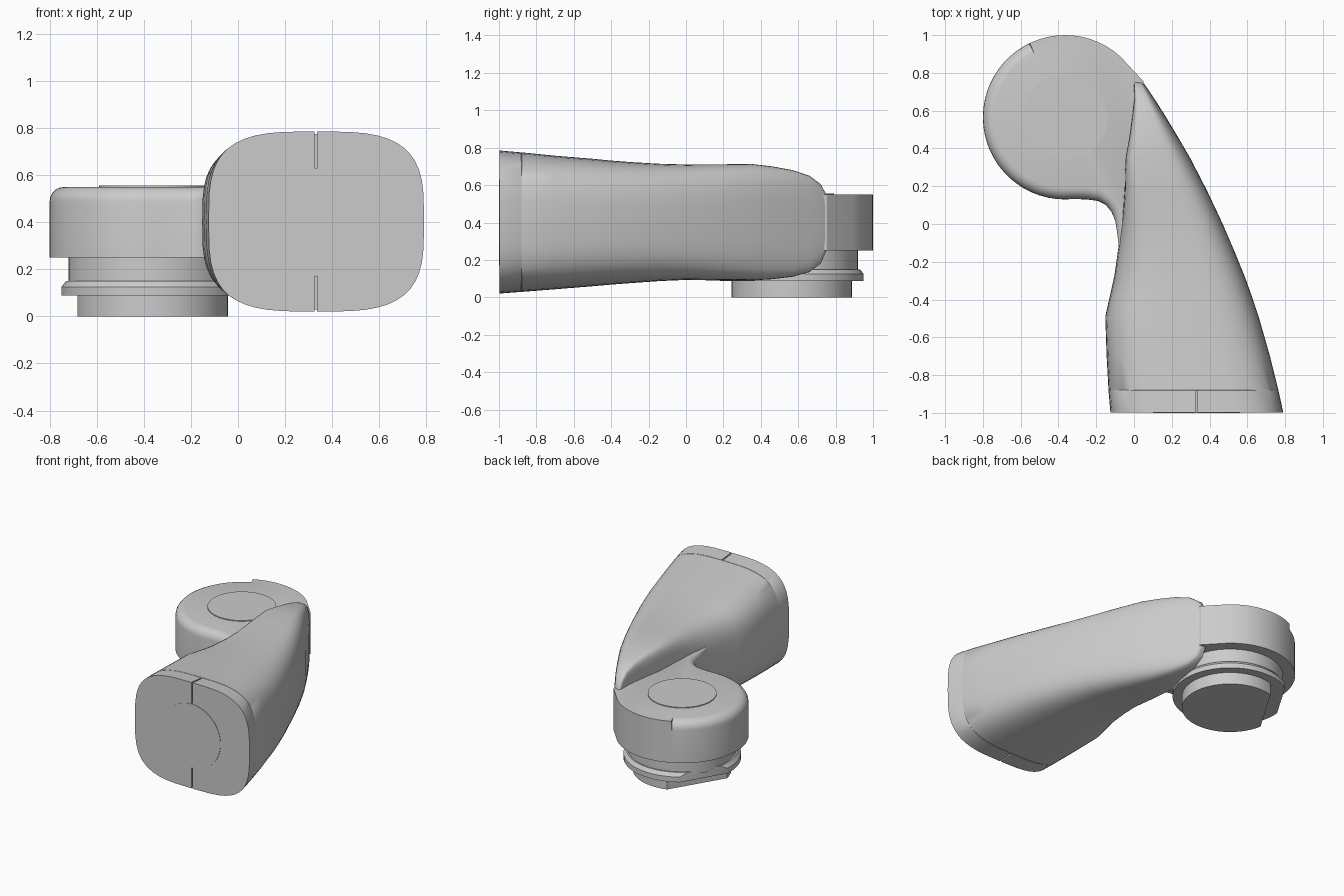
import bpy, bmesh
from math import sin, cos, pi, radians, copysign, acos
from mathutils import Vector

if "Cube" in bpy.data.objects:
    bpy.data.objects.remove(bpy.data.objects["Cube"])


def shade(ob, angle=30):
    bpy.ops.object.select_all(action='DESELECT')
    ob.select_set(True)
    bpy.context.view_layer.objects.active = ob
    bpy.ops.object.shade_smooth_by_angle(angle=radians(angle))


def loft(name, rings):
    """Skin closed rings of equal point count and cap both ends."""
    bm = bmesh.new()
    loops = [[bm.verts.new(p) for p in ring] for ring in rings]
    n = len(loops[0])
    for a, b in zip(loops, loops[1:]):
        for i in range(n):
            j = (i + 1) % n
            bm.faces.new((a[i], a[j], b[j], b[i]))
    bm.faces.new(loops[0][::-1])
    bm.faces.new(loops[-1])
    bmesh.ops.recalc_face_normals(bm, faces=bm.faces)
    me = bpy.data.meshes.new(name)
    bm.to_mesh(me)
    bm.free()
    ob = bpy.data.objects.new(name, me)
    bpy.context.collection.objects.link(ob)
    shade(ob)
    return ob


def section(y, xl, xr, zb, zt, nl=3.4, n=3.4, count=48):
    """Rounded-rectangle cross-section; nl squares off the left side."""
    pts = []
    for i in range(count):
        c, s = cos(2 * pi * i / count), sin(2 * pi * i / count)
        e = 2 / (n if c > 0 else nl)
        u = copysign(abs(c) ** e, c)
        v = copysign(abs(s) ** e, s)
        pts.append(((xl + xr) / 2 + u * (xr - xl) / 2, y,
                    (zb + zt) / 2 + v * (zt - zb) / 2))
    return pts


# Arm: y, left, right, bottom, top, squareness of the wall beside the head
ARM = [
    (-0.997, -0.125, 0.79, 0.02, 0.785, 3.4),
    (-0.882, -0.135, 0.765, 0.029, 0.775, 3.4),
    (-0.88, -0.135, 0.764, 0.031, 0.773, 3.4),
    (-0.878, -0.135, 0.764, 0.029, 0.775, 3.4),
    (-0.70, -0.145, 0.72, 0.043, 0.757, 3.4),
    (-0.49, -0.152, 0.66, 0.06, 0.74, 3.4),
    (-0.40, -0.132, 0.63, 0.068, 0.731, 3.4),
    (-0.28, -0.105, 0.587, 0.077, 0.722, 3.4),
    (-0.14, -0.085, 0.53, 0.087, 0.714, 3.6),
    (0.00, -0.065, 0.47, 0.093, 0.71, 4.2),
    (0.18, -0.05, 0.385, 0.09, 0.711, 6),
    (0.35, -0.045, 0.297, 0.09, 0.713, 8),
    (0.46, -0.025, 0.233, 0.097, 0.70, 8),
    (0.57, -0.01, 0.167, 0.11, 0.68, 8),
    (0.66, 0.0, 0.11, 0.135, 0.65, 8),
    (0.72, 0.0, 0.07, 0.18, 0.605, 8),
    (0.75, 0.0, 0.048, 0.25, 0.55, 8),
]
arm = loft("arm", [section(*row) for row in ARM])

# Mould slits in the end of the arm
for k, (z0, z1) in enumerate(((-0.05, 0.18), (0.63, 0.85))):
    box = [[(0.325 + dx, y, z) for dx, z in
            ((0, z0), (0.01, z0), (0.01, z1), (0, z1))] for y in (-1.1, -0.885)]
    cutter = loft(f"slit_cutter_{k}", box)
    mod = arm.modifiers.new("slit", 'BOOLEAN')
    mod.operation = 'DIFFERENCE'
    mod.solver = 'EXACT'
    mod.object = cutter
    bpy.context.view_layer.objects.active = arm
    bpy.ops.object.modifier_apply(modifier=mod.name)
    bpy.data.objects.remove(cutter)
shade(arm)

# Shallow round mark on the arm end
loft("end_disc", [[(0.33 + 0.23 * cos(t * pi / 24), y, 0.40 + 0.23 * sin(t * pi / 24))
                   for t in range(48)] for y in (-0.99, -1.0)])

# Head: round disc with a web into the arm; the rim is rounded after the notch
CX, CY, R = -0.365, 0.565, 0.435
outline = [(0.05, 0.755, 0)]
angles = [(a, 0) for a in range(48, 114, 6)] + [(115.5, 0), (116, 0.06)]
angles += [(a, 0.06) for a in range(120, 277, 6)]
outline += [(CX + R * cos(radians(a)), CY + R * sin(radians(a)), f) for a, f in angles]
outline += [(-0.25, 0.13, 0.06), (-0.19, 0.122, 0.06), (-0.15, 0.102, 0.05),
            (-0.12, 0.065, 0.05), (-0.10, 0.02, 0.04), (-0.09, -0.04, 0.03),
            (-0.08, -0.12, 0.01), (0.1, -0.1, 0), (0.1, 0.5, 0)]


def head_ring(z, inset):
    ring, n = [], len(outline)
    for i, (x, y, f) in enumerate(outline):
        p, q = outline[i - 1], outline[(i + 1) % n]
        t = Vector((q[0] - p[0], q[1] - p[1])).normalized()
        ring.append((x - t.y * f * inset, y + t.x * f * inset, z(f)))
    return ring


rings = [head_ring(lambda f: 0.25, 0)]
for k in range(6):
    a = k * pi / 10
    rings.append(head_ring(lambda f, a=a: 0.549 - f * (1 - sin(a)) - 0.0005 * (5 - k), 1 - cos(a)))
loft("head", rings)


def disc(name, profile, flat=None, az=radians(149), count=48):
    """Stack of circles (radius, z) about the head axis, optionally with one flat side."""
    rings = []
    for r, z in profile:
        half = acos(min(flat / r, 1)) if flat else 0
        span = 2 * pi - 2 * half
        n = count - 1 if half else count
        rings.append([(CX + r * cos(az + half + span * i / n),
                       CY + r * sin(az + half + span * i / n), z) for i in range(count)])
    return loft(name, rings)


# Raised cap mark, neck, flange and foot of the swivel
disc("top_disc", [(0.225, 0.54), (0.225, 0.555)])
disc("neck", [(0.355, 0.13), (0.355, 0.26)])
disc("flange", [(0.385, 0.088), (0.385, 0.125), (0.365, 0.15)], flat=0.345)
disc("foot", [(0.322, 0.0), (0.322, 0.1)], flat=0.24)
